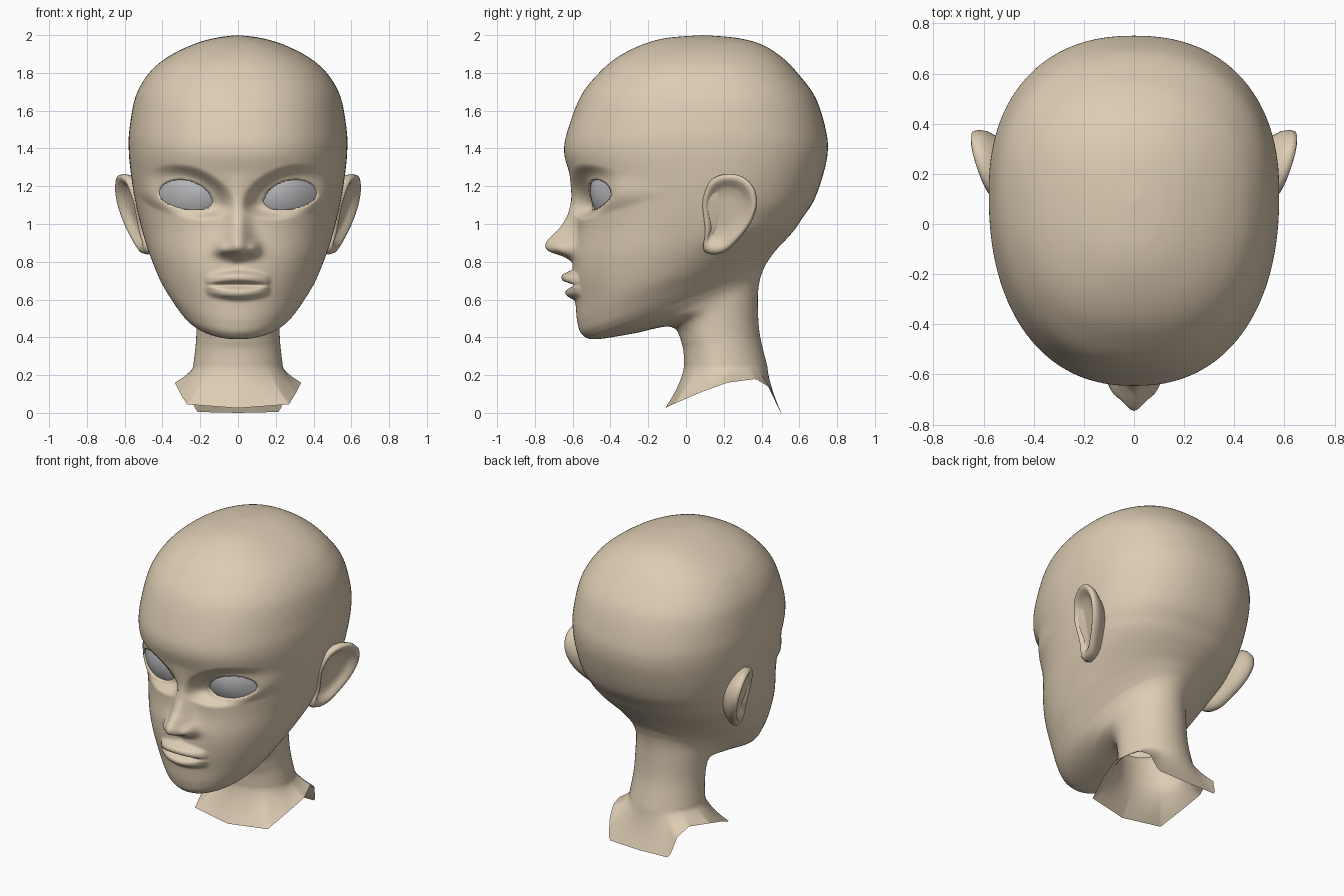
import bpy
import bmesh
from math import sin, cos, pi, exp

cube = bpy.data.objects.get("Cube")
if cube:
    bpy.data.objects.remove(cube, do_unlink=True)


def make_material(name, colour):
    material = bpy.data.materials.new(name)
    material.use_nodes = True
    material.diffuse_color = colour
    shader = material.node_tree.nodes["Principled BSDF"]
    shader.inputs["Base Color"].default_value = colour
    shader.inputs["Roughness"].default_value = 0.7
    return material


def spline(keys, i, t, closed=False):
    """Smooth point between key i and key i + 1."""
    last = len(keys) - 1
    near = []
    for k in range(i - 1, i + 3):
        near.append(keys[k % len(keys)] if closed else keys[min(max(k, 0), last)])
    return [(2 * q + (r - p) * t + (2 * p - 5 * q + 4 * r - s) * t ** 2
             + (3 * q - p - 3 * r + s) * t ** 3) / 2 for p, q, r, s in zip(*near)]


def lookup(table, value, smooth=True):
    """Row of values at a position in a table sorted by its first column."""
    rows = [row[1:] for row in table]
    if value <= table[0][0]:
        return rows[0]
    for i in range(len(table) - 1):
        low, high = table[i][0], table[i + 1][0]
        if value <= high:
            t = (value - low) / (high - low)
            if smooth:
                return spline(rows, i, t)
            return [a + (b - a) * t for a, b in zip(rows[i], rows[i + 1])]
    return rows[-1]


def bump(value, centre, spread, flatness=2):
    return exp(-abs((value - centre) / spread) ** flatness)


def smoothstep(low, high, value):
    t = min(max((value - low) / (high - low), 0), 1)
    return t * t * (3 - 2 * t)


def power(value, exponent):
    return abs(value) ** exponent * (1 if value >= 0 else -1)


def loft(name, rows, material, mirrored=False):
    """Skin closed rings of points into one smooth surface."""
    bm = bmesh.new()
    rings = [[bm.verts.new(p) for p in row] for row in rows]
    for upper, lower in zip(rings, rings[1:]):
        for j in range(len(upper)):
            k = (j + 1) % len(upper)
            bm.faces.new((upper[j], lower[j], lower[k], upper[k]))
    bmesh.ops.remove_doubles(bm, verts=bm.verts, dist=0.00005)
    bmesh.ops.recalc_face_normals(bm, faces=bm.faces)
    mesh = bpy.data.meshes.new(name)
    bm.to_mesh(mesh)
    bm.free()
    for face in mesh.polygons:
        face.use_smooth = True
    mesh.materials.append(material)
    obj = bpy.data.objects.new(name, mesh)
    bpy.context.collection.objects.link(obj)
    if mirrored:
        obj.modifiers.new("mirror", "MIRROR").use_mirror_merge = False


skin = make_material("skin tan", (0.72, 0.605, 0.45, 1))
grey = make_material("eye grey", (0.50, 0.50, 0.52, 1))

# Eye: rounded almond outline on a gently domed surface
EYE_X, EYE_HALF, ALMOND = 0.277, 0.142, 1.95


def eye_dome(x, z):
    return -0.505 + 2.5 * ((x - 0.2) ** 2 + (z - 1.15) ** 2) - 0.12 * (z - 1.15)


def eye_line(u):
    return 1.138 + 0.022 * u


def eye_level(x, z):
    u = (x - EYE_X) / EYE_HALF
    d = z - eye_line(u)
    d /= 0.096 if d > 0 else 0.06
    return (abs(u) ** ALMOND + abs(d) ** ALMOND) ** (1 / ALMOND)


# Face: sockets, lids, nose and lips pressed into the plain head
NOSE = [(0.79, 0, 0.07), (0.825, 0.045, 0.085), (0.855, 0.13, 0.085),
        (0.885, 0.155, 0.08), (0.92, 0.142, 0.07), (0.98, 0.09, 0.06),
        (1.05, 0.05, 0.055), (1.15, 0.02, 0.055), (1.28, 0, 0.06)]


def sculpt(x, y, z):
    side = abs(x)
    if 0.95 < z < 1.4 and side < 0.56:
        level = eye_level(side, z)
        lid = eye_dome(side, z) - 0.012 - 0.035 * max(level - 1, 0)
        y += (lid - y) * (1 - smoothstep(1.05, 1.85, level))
        y += 0.06 * (1 - smoothstep(0.9, 1.0, level))
    if 0.79 < z < 1.28 and side < 0.3:
        height, width = lookup(NOSE, z)
        y -= height * bump(side, 0, width)
        y -= 0.035 * bump(side, 0.085, 0.03) * bump(z, 0.872, 0.035)
    if 0.5 < z < 0.85 and side < 0.17:
        across = (side / 0.17) ** 2
        taper = (1 - across) ** 0.6
        y -= 0.058 * taper * bump(z, 0.716 - 0.025 * across, 0.032, 3)
        y -= 0.045 * taper * bump(z, 0.634 + 0.025 * across, 0.03, 3)
        y += 0.022 * taper ** 0.5 * bump(z, 0.677, 0.01)
        y += 0.008 * bump(side, 0, 0.025) * bump(z, 0.78, 0.025)
    return x, y, z


# Head and neck: front y, front z, back y, back z, half width of each ring
RINGS = [(0.09, 2, 0.09, 2, 0), (-0.1, 1.985, 0.27, 1.985, 0.12),
         (-0.23, 1.95, 0.4, 1.95, 0.24), (-0.36, 1.885, 0.505, 1.885, 0.37),
         (-0.46, 1.8, 0.59, 1.8, 0.47), (-0.555, 1.68, 0.685, 1.67, 0.542),
         (-0.625, 1.5, 0.74, 1.5, 0.575), (-0.645, 1.38, 0.75, 1.38, 0.578),
         (-0.612, 1.25, 0.723, 1.25, 0.565), (-0.58, 1.11, 0.675, 1.12, 0.543),
         (-0.578, 0.97, 0.615, 1.03, 0.517), (-0.6, 0.82, 0.575, 0.97, 0.487),
         (-0.6, 0.7, 0.522, 0.91, 0.452), (-0.585, 0.58, 0.475, 0.86, 0.41),
         (-0.575, 0.48, 0.445, 0.82, 0.36), (-0.55, 0.415, 0.425, 0.79, 0.32),
         (-0.48, 0.39, 0.41, 0.76, 0.285), (-0.28, 0.42, 0.39, 0.7, 0.245),
         (-0.08, 0.455, 0.38, 0.6, 0.222), (-0.02, 0.36, 0.39, 0.42, 0.222),
         (-0.01, 0.25, 0.43, 0.25, 0.237)]
# Ragged neck edge from front to back: share of the half turn, then x, y, z
HEM = [(0, 0, -0.11, 0.025), (0.25, 0.27, -0.07, 0.045), (0.4, 0.31, 0.08, 0.11),
       (0.55, 0.335, 0.22, 0.16), (0.72, 0.28, 0.37, 0.18), (0.8, 0.25, 0.45, 0.13),
       (0.88, 0.225, 0.5, 0.005), (1, 0, 0.505, 0)]
COLUMNS, STEPS = 160, 16


def turn(j):
    """Share of the half turn, with columns gathered at the face."""
    u = 2 * j / COLUMNS - 1
    return 0.55 * u + 0.45 * u ** 3


def head_ring(front, front_z, back, back_z, half):
    upper = smoothstep(0.5, 0.95, front_z)
    bend = 2 / (2 + 0.27 * upper)
    widest = 0.45 + 0.1 * upper
    row = []
    for j in range(COLUMNS):
        angle = pi * turn(j)
        x = half * power(sin(angle), bend)
        c = power(cos(angle), bend)
        share = widest - (widest if c > 0 else 1 - widest) * c
        y = front + (back - front) * share
        z = front_z + (back_z - front_z) * share
        on_face = y < -0.1 and front_z > 0.4
        row.append(sculpt(x, y, z) if on_face else (x, y, z))
    return row


rows = [head_ring(*spline(RINGS, i, s / STEPS))
        for i in range(len(RINGS) - 1) for s in range(STEPS)]
collar = head_ring(*RINGS[-1])
rows.append(collar)
for step in range(1, 9):
    s = step / 8
    row = []
    for j, (x, y, z) in enumerate(collar):
        hx, hy, hz = lookup(HEM, abs(turn(j)), smooth=False)
        hx *= 1 if turn(j) > 0 else -1
        flare = s ** 1.5
        row.append((x + (hx - x) * flare, y + (hy - y) * flare, z + (hz - z) * s))
    rows.append(row)
loft("head_and_neck", rows, skin)

# Eyes
rows = []
for ring in range(9):
    level = 1.06 * ring / 8
    row = []
    for j in range(48):
        angle = 2 * pi * j / 48
        u = level * power(cos(angle), 2 / ALMOND)
        d = level * power(sin(angle), 2 / ALMOND)
        x = EYE_X + EYE_HALF * u
        z = eye_line(u) + d * (0.096 if d > 0 else 0.06)
        row.append((x, eye_dome(x, z), z))
    rows.append(row)
loft("eyes", rows, grey, mirrored=True)

# Ears: outline in y, z and a rim section of scale and depth
EAR = [(0.22, 1.265), (0.3, 1.25), (0.36, 1.19), (0.375, 1.1), (0.34, 1.0),
       (0.27, 0.91), (0.2, 0.85), (0.13, 0.84), (0.09, 0.87), (0.1, 0.95),
       (0.09, 1.04), (0.085, 1.12), (0.11, 1.2), (0.15, 1.245)]
SECTION = [(0.55, -0.17), (0.68, -0.1), (0.87, -0.06), (0.97, -0.035), (1, -0.008),
           (0.97, 0.014), (0.9, 0.021), (0.81, 0.015), (0.71, -0.004),
           (0.58, -0.018), (0.3, -0.02), (0, -0.018)]
outline = [spline(EAR, i, s / 4, closed=True) for i in range(len(EAR)) for s in range(4)]
rows = []
for scale, depth in SECTION:
    row = []
    for y, z in outline:
        y = 0.21 + (y - 0.21) * scale
        z = 1.07 + (z - 1.07) * scale
        row.append((0.567 + 0.33 * (y - 0.23) + 0.23 * (z - 1.07) + depth, y, z))
    rows.append(row)
loft("ears", rows, skin, mirrored=True)
